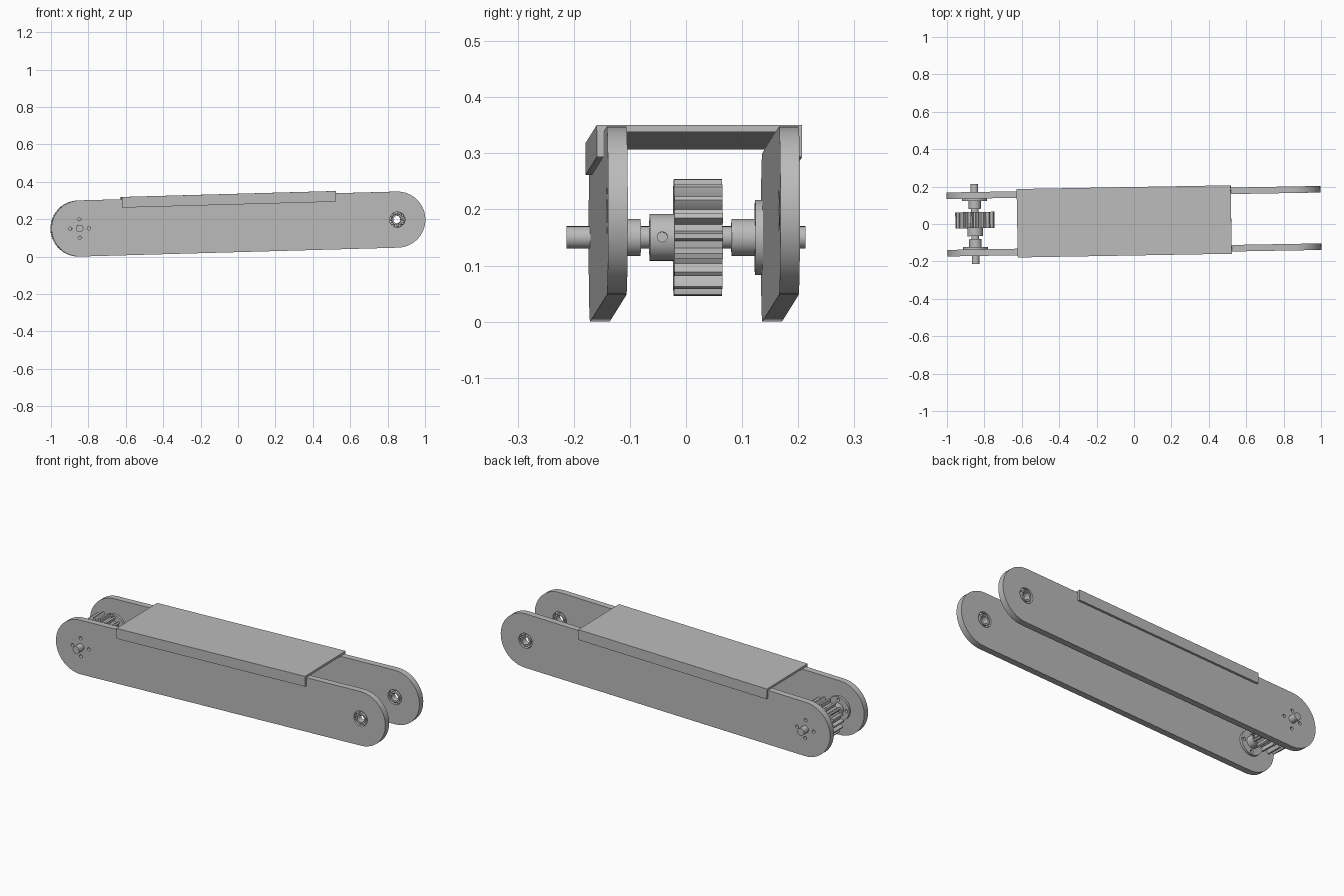
import bpy, bmesh
from math import sin, cos, pi, radians
from mathutils import Matrix, Vector

if "Cube" in bpy.data.objects:
    bpy.data.objects.remove(bpy.data.objects["Cube"])

grey = bpy.data.materials.new("plain grey")
grey.use_nodes = True
colour = (0.5, 0.5, 0.5, 1)
grey.diffuse_color = colour
grey.node_tree.nodes["Principled BSDF"].inputs["Base Color"].default_value = colour

# The arm is laid out from its drive pivot, then tilted and turned slightly
FRAME = (Matrix.Translation((-0.85, 0, 0.15)) @ Matrix.Rotation(radians(1), 4, 'Z')
         @ Matrix.Rotation(radians(-1.6), 4, 'Y'))
AXES = {'Y': Matrix(((1, 0, 0), (0, 0, -1), (0, 1, 0))).to_4x4(),
        'X': Matrix(((0, 0, 1), (1, 0, 0), (0, 1, 0))).to_4x4()}

LENGTH, RADIUS = 1.7, 0.15
INNER, OUTER = 0.136, 0.171
HOLE = 0.009


def add(name, mesh):
    mesh.materials.clear()
    mesh.materials.append(grey)
    mesh.shade_smooth()
    mesh.set_sharp_from_angle(angle=radians(30))
    ob = bpy.data.objects.new(name, mesh)
    bpy.context.collection.objects.link(ob)
    ob.matrix_world = FRAME
    return ob


def circle(r, cx=0, cz=0, n=32):
    return [(cx + r * cos(2 * pi * i / n), cz + r * sin(2 * pi * i / n)) for i in range(n)]


def prism(name, loops, lo, hi, axis='Y'):
    """Extrude an outline, with any inner loops as holes, from lo to hi."""
    curve = bpy.data.curves.new(name, 'CURVE')
    curve.dimensions, curve.fill_mode = '2D', 'BOTH'
    curve.extrude = (hi - lo) / 2
    for loop in loops:
        spline = curve.splines.new('POLY')
        spline.points.add(len(loop) - 1)
        for point, (a, b) in zip(spline.points, loop):
            point.co = (a, b, 0, 1)
        spline.use_cyclic_u = True
    temp = bpy.data.objects.new(name, curve)
    bpy.context.collection.objects.link(temp)
    bpy.context.view_layer.update()
    mesh = bpy.data.meshes.new_from_object(
        temp.evaluated_get(bpy.context.evaluated_depsgraph_get()))
    bpy.data.objects.remove(temp)
    middle = Vector((0, 0, 0))
    middle['XYZ'.index(axis)] = (lo + hi) / 2
    mesh.transform(Matrix.Translation(middle) @ AXES[axis])
    bm = bmesh.new()
    bm.from_mesh(mesh)
    bmesh.ops.remove_doubles(bm, verts=bm.verts, dist=1e-5)
    bmesh.ops.recalc_face_normals(bm, faces=bm.faces)
    bm.to_mesh(mesh)
    bm.free()
    return add(name, mesh)


# Repeated hole pattern and rounded link outline
bolt_holes = [circle(HOLE, 0.05 * cos(i * pi / 2), 0.05 * sin(i * pi / 2), 16) for i in range(4)]
steps = 24
arc = [pi / 2 + pi * i / steps for i in range(steps + 1)]
link = [(RADIUS * cos(a), RADIUS * sin(a)) for a in arc]
link += [(LENGTH - x, -z) for x, z in link]

for side, label in ((-1, "front"), (1, "back")):
    def span(a, b):
        return sorted((side * a, side * b))

    # Side plate with a bearing seat
    prism(label + "_side_plate", [link, circle(0.05, LENGTH)] + bolt_holes, *span(INNER, OUTER))
    # Bolted shaft flange and its collar
    prism(label + "_shaft_flange", [circle(0.067, n=48)] + bolt_holes, *span(0.123, INNER))
    prism(label + "_shaft_collar", [circle(0.033)], *span(0.081, 0.123))
    # Ball bearing
    prism(label + "_bearing_outer_ring", [circle(0.05, LENGTH), circle(0.041, LENGTH)],
          *span(INNER, OUTER))
    prism(label + "_bearing_inner_ring", [circle(0.03, LENGTH), circle(0.021, LENGTH)],
          *span(INNER, OUTER))
    bm = bmesh.new()
    for x, z in circle(0.0355, LENGTH, 0, 10):
        bmesh.ops.create_uvsphere(bm, u_segments=12, v_segments=8, radius=0.008,
                                  matrix=Matrix.Translation((x, side * (INNER + OUTER) / 2, z)))
    balls = bpy.data.meshes.new(label + "_bearing_balls")
    bm.to_mesh(balls)
    bm.free()
    add(label + "_bearing_balls", balls)

# Drive shaft
prism("drive_shaft", [circle(0.02)], -0.213, 0.213)

# Toothed gear
teeth = 18
tooth = ((0.086, -0.5), (0.086, -0.3), (0.097, -0.22), (0.105, -0.12),
         (0.105, 0.12), (0.097, 0.22), (0.086, 0.3))
gear = [(r * cos(2 * pi * (k + t) / teeth), r * sin(2 * pi * (k + t) / teeth))
        for k in range(teeth) for r, t in tooth]
prism("gear", [gear], -0.022, 0.064)

# Gear hub with a drilled set screw hole
hub = prism("gear_hub", [circle(0.042)], -0.065, -0.022)
cutter = prism("hub_hole_cutter", [circle(HOLE, -0.043, 0, 16)], 0.025, 0.06, 'X')
cutter.hide_render = True
drill = hub.modifiers.new("drill", 'BOOLEAN')
drill.operation, drill.solver, drill.object = 'DIFFERENCE', 'EXACT', cutter
bpy.context.view_layer.update()
drilled = bpy.data.meshes.new_from_object(
    hub.evaluated_get(bpy.context.evaluated_depsgraph_get()))
bpy.data.objects.remove(cutter)
bpy.data.objects.remove(hub)
add("gear_hub", drilled)

# Folded sheet cover over both plates
wall = 0.012
half, top, low = OUTER + wall, RADIUS + wall, 0.105
right = [(half, top), (half, low), (OUTER, low), (OUTER, RADIUS)]
cover = right + [(-y, z) for y, z in reversed(right)]
prism("top_cover", [cover], 0.23, 1.375, 'X')
